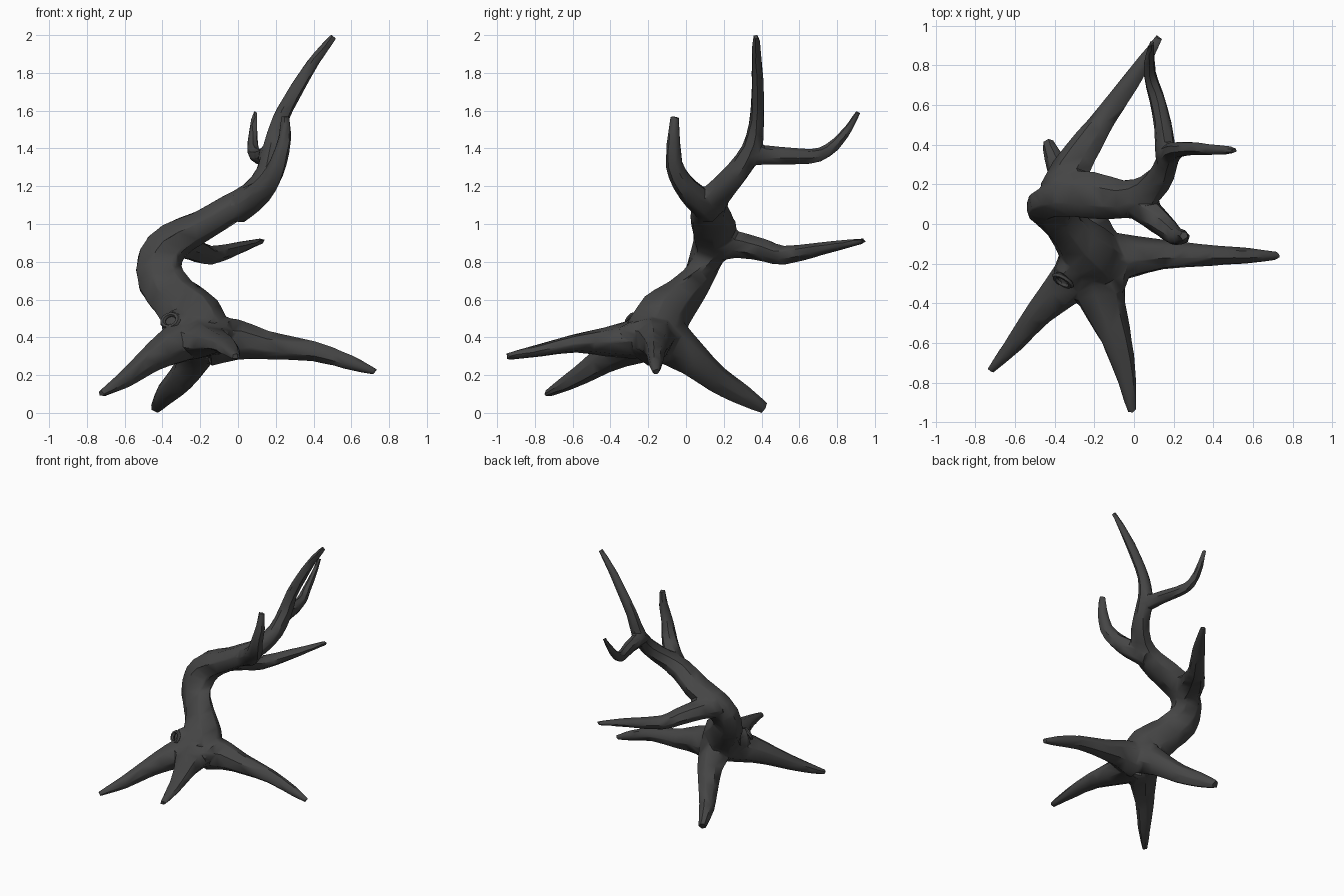
import bpy, bmesh, math, random
from mathutils import Vector

if "Cube" in bpy.data.objects:
    bpy.data.objects.remove(bpy.data.objects["Cube"])

random.seed(4)
SIDES = 7
bm = bmesh.new()


def spline(a, b, c, d, t):
    return 0.5 * (2 * b + (c - a) * t + (2 * a - 5 * b + 4 * c - d) * t * t
                  + (3 * b - a - 3 * c + d) * t ** 3)


def limb(points, ref, steps=2):
    """Tapered faceted tube; each point is x, y, z, radius[, radius along ref]."""
    pts = [Vector((*p, p[3])) if len(p) == 4 else Vector(p) for p in points]
    pts = [2 * pts[0] - pts[1]] + pts + [2 * pts[-1] - pts[-2]]
    path = [spline(*pts[i:i + 4], k / steps)
            for i in range(len(pts) - 3) for k in range(steps)] + [pts[-2]]
    jitter = [random.uniform(1.0, 1.16) for _ in range(SIDES)]
    rings = []
    for i, p in enumerate(path):
        q, r = path[max(i - 1, 0)], path[min(i + 1, len(path) - 1)]
        t = Vector((r - q)[:3]).normalized()
        v = (ref - t * ref.dot(t)).normalized()
        u = v.cross(t)
        ring = []
        for k in range(SIDES):
            a = math.tau * k / SIDES
            off = u * math.cos(a) * p[3] + v * math.sin(a) * p[4]
            ring.append(bm.verts.new(Vector(p[:3]) + off * jitter[k]))
        rings.append(ring)
    for a, b in zip(rings, rings[1:]):
        for k in range(SIDES):
            n = (k + 1) % SIDES
            bm.faces.new((a[k], a[n], b[n], b[k]))
    bm.faces.new(rings[0][::-1])
    bm.faces.new(rings[-1])


X, Y, Z = Vector((1, 0, 0)), Vector((0, 1, 0)), Vector((0, 0, 1))

# Twisting trunk, lower half and the arch into the tall main branch
limb([(-.19, -.18, .40, .15, .15), (-.24, -.12, .50, .16, .13), (-.335, -.02, .60, .132, .092),
      (-.412, .055, .70, .13, .078), (-.417, .11, .82, .122, .088), (-.345, .15, .915, .105, .105),
      (-.20, .145, .99, .085, .115), (-.05, .125, 1.08, .08, .095), (.07, .17, 1.16, .067, .075),
      (.15, .27, 1.27, .06, .062), (.18, .35, 1.40, .055, .052), (.22, .375, 1.55, .045, .038),
      (.30, .38, 1.70, .04, .034), (.40, .375, 1.86, .032, .027), (.507, .37, 1.995, .019, .018)], Y)

# Hooked rear branch
limb([(.16, .34, 1.365, .054), (.145, .50, 1.36, .046), (.11, .65, 1.355, .039),
      (.08, .75, 1.385, .033), (.08, .84, 1.475, .025), (.09, .915, 1.595, .014)], X)
# Upright front branch
limb([(-.02, .13, 1.08, .08), (.08, .05, 1.14, .067), (.16, -.02, 1.22, .055),
      (.21, -.065, 1.32, .044), (.245, -.065, 1.45, .034), (.25, -.06, 1.57, .022)], X)
# Low rear branch
limb([(-.36, .16, .885, .11, .08), (-.315, .28, .89, .09, .065), (-.225, .42, .86, .072, .055),
      (-.15, .53, .833, .056, .047), (0, .74, .873, .044, .031), (.13, .945, .912, .019, .014)], Z)

# Four roots: right, front left, front, rear
limb([(-.15, -.17, .39, .13), (0, -.165, .39, .10), (.15, -.155, .36, .072),
      (.40, -.16, .328, .05), (.60, -.16, .265, .037), (.73, -.16, .217, .018)], Z)
limb([(-.25, -.21, .40, .12), (-.37, -.34, .34, .092), (-.48, -.45, .27, .066),
      (-.60, -.60, .175, .045), (-.725, -.74, .10, .019)], Z)
limb([(-.20, -.25, .39, .15, .11), (-.15, -.42, .375, .105, .078), (-.09, -.58, .368, .075, .05),
      (-.045, -.75, .335, .052, .036), (-.01, -.95, .297, .021, .02)], Z)
limb([(-.20, -.10, .39, .12), (-.23, .03, .288, .088), (-.30, .15, .185, .07),
      (-.385, .29, .10, .054), (-.435, .415, .026, .03)], Z)

# Root webs: bulge behind the knot hole, knob beside the front root
limb([(-.22, -.12, .44, .13), (-.30, -.21, .455, .10), (-.355, -.275, .475, .065)], Z)
limb([(-.10, -.22, .42, .09), (-.09, -.29, .425, .06), (-.075, -.345, .435, .025)], Z)


def finish(mesh_bm, name):
    mesh = bpy.data.meshes.new(name)
    bmesh.ops.recalc_face_normals(mesh_bm, faces=mesh_bm.faces)
    mesh_bm.to_mesh(mesh)
    mesh_bm.free()
    ob = bpy.data.objects.new(name, mesh)
    bpy.context.collection.objects.link(ob)
    return ob


bark = bpy.data.materials.new("dark_bark")
bark.diffuse_color = (.06, .06, .06, 1)
bark.use_nodes = True
bark.node_tree.nodes["Principled BSDF"].inputs["Base Color"].default_value = bark.diffuse_color

# Fuse the limbs into one skin, soften the joints, cut back to low-poly facets
tree = finish(bm, "dead_tree")
remesh = tree.modifiers.new("fuse", 'REMESH')
remesh.mode = 'VOXEL'
remesh.voxel_size = .01
soften = tree.modifiers.new("soften", 'SMOOTH')
soften.iterations = 6
facets = tree.modifiers.new("facets", 'DECIMATE')
facets.ratio = .022
bpy.context.view_layer.objects.active = tree
tree.select_set(True)
for m in list(tree.modifiers):
    bpy.ops.object.modifier_apply(modifier=m.name)
bpy.ops.object.shade_smooth_by_angle(angle=math.radians(40))
tree.data.materials.append(bark)

# Knot-hole rim set into the front of the trunk
facing = Vector((-.45, -.75, .45)).to_track_quat('Z', 'Y').to_euler()
bpy.ops.mesh.primitive_torus_add(major_segments=12, minor_segments=6, major_radius=.042,
                                 minor_radius=.014, location=(-.358, -.285, .488), rotation=facing)
knot = bpy.context.object
knot.name = "knot_hole_rim"
knot.scale = (1.1, .9, 1)
knot.data.materials.append(bark)
bpy.ops.object.shade_smooth_by_angle(angle=math.radians(40))
